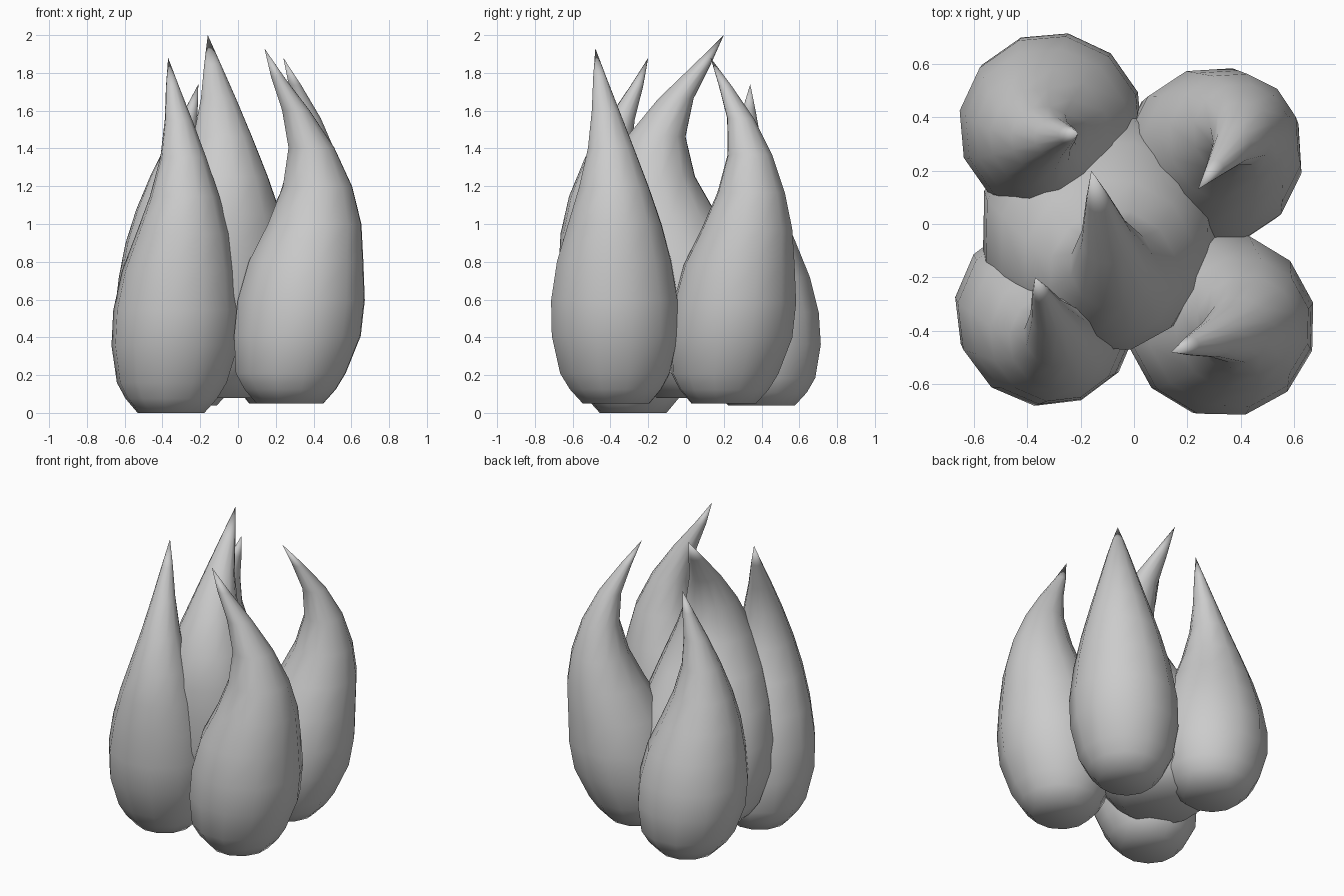
import bpy, bmesh, math
from mathutils import Vector

cube = bpy.data.objects.get("Cube")
if cube:
    bpy.data.objects.remove(cube, do_unlink=True)

# Single flat colour
grey = bpy.data.materials.new("plain_grey")
grey.use_nodes = True
grey.diffuse_color = (0.6, 0.6, 0.6, 1)
grey.node_tree.nodes["Principled BSDF"].inputs["Base Color"].default_value = grey.diffuse_color

SIDES = 12
# Shared profile: height fraction, radius, sideways belly
PROFILE = [
    (0, .175, 0), (.04, .24, .03), (.085, .288, .07), (.19, .332, .29),
    (.29, .333, .44), (.4, .3, .62), (.505, .245, .88), (.61, .182, 1),
    (.72, .12, .9), (.825, .072, .58), (.92, .034, .22),
]


def hooked_bulb(name, base, tip, belly, width, hook):
    """Teardrop that leans out along belly, then hooks back to its tip."""
    base, tip, belly = Vector(base), Vector(tip), Vector((*belly, 0))
    turn = math.atan2(belly.y, belly.x)
    bm = bmesh.new()
    rings = []
    for t, radius, bend in PROFILE:
        # A larger hook keeps the lean going nearer to the tip
        centre = base.lerp(tip, t) + belly * bend * (1 + hook * t ** 6)
        ring = []
        for i in range(SIDES):
            a = turn + math.tau * i / SIDES
            offset = Vector((math.cos(a), math.sin(a), 0)) * radius * width
            ring.append(bm.verts.new(centre + offset))
        rings.append(ring)
    point = bm.verts.new(tip)
    bm.faces.new(rings[0][::-1])
    for i in range(SIDES):
        j = (i + 1) % SIDES
        for low, high in zip(rings, rings[1:]):
            bm.faces.new((low[i], low[j], high[j], high[i]))
        bm.faces.new((rings[-1][i], rings[-1][j], point))
    mesh = bpy.data.meshes.new(name)
    bm.to_mesh(mesh)
    bm.free()
    mesh.materials.append(grey)
    obj = bpy.data.objects.new(name, mesh)
    bpy.context.collection.objects.link(obj)
    bpy.ops.object.select_all(action="DESELECT")
    obj.select_set(True)
    bpy.context.view_layer.objects.active = obj
    bpy.ops.object.shade_smooth_by_angle(angle=math.radians(60))


# Large middle bulb and four around it
hooked_bulb("middle_bulb", (-.16, .07, .08), (-.16, .2, 2), (.08, -.325), 1.33, .7)
hooked_bulb("front_right_bulb", (-.355, -.28, 0), (-.37, -.2, 1.88), (.08, -.2), 1.02, .4)
hooked_bulb("front_left_bulb", (.275, -.37, .05), (.14, -.48, 1.93), (.225, .055), 1.04, .3)
hooked_bulb("back_left_bulb", (.23, .2, .05), (.24, .13, 1.88), (.155, .175), 1, 1.4)
hooked_bulb("back_right_bulb", (-.29, .4, .04), (-.21, .34, 1.74), (-.11, -.04), 1.03, .5)
